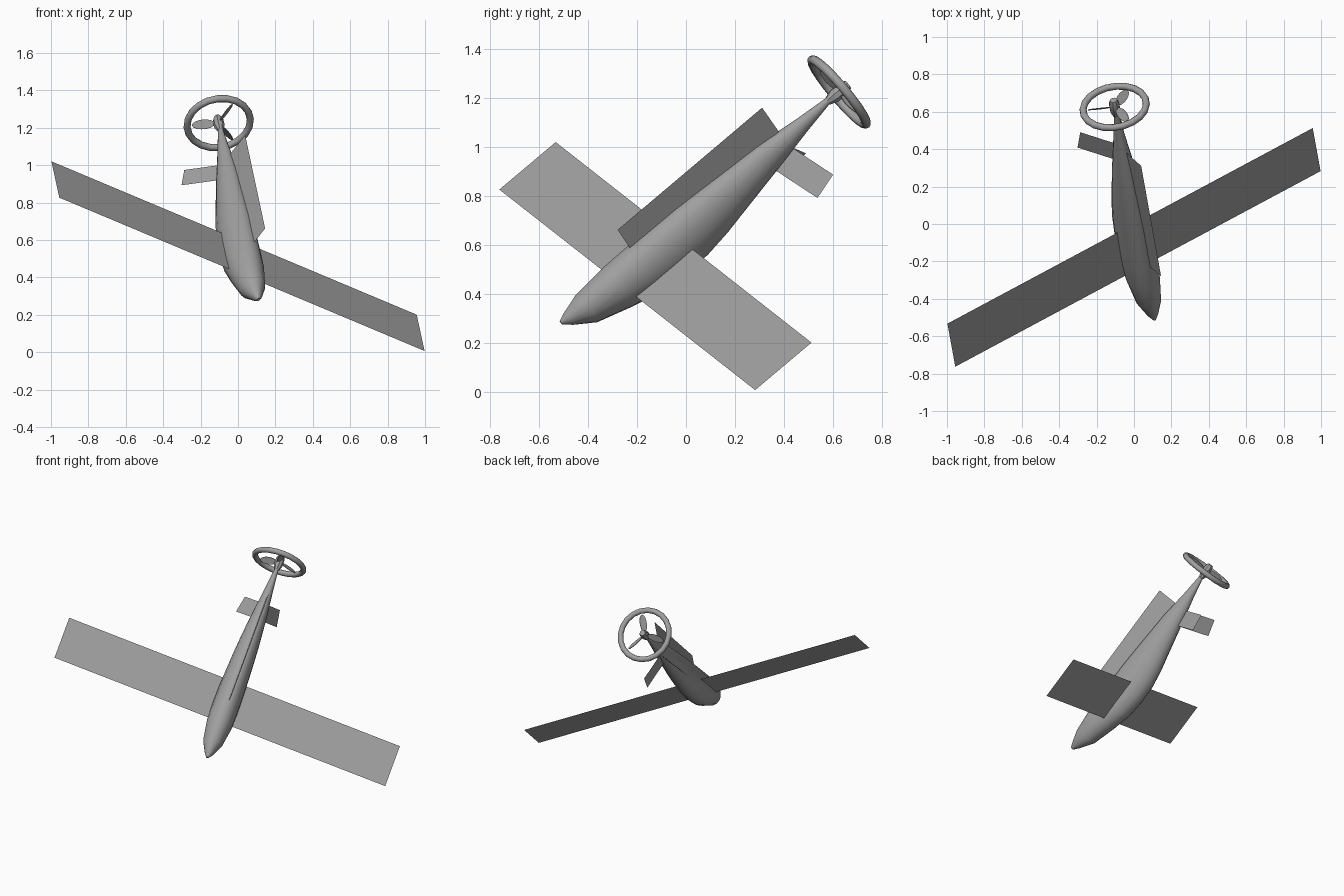
import bpy, bmesh, math
from mathutils import Matrix, Vector

if "Cube" in bpy.data.objects:
    bpy.data.objects.remove(bpy.data.objects["Cube"])

# Pose of the craft: span, backward and up directions, nose diving
back = Vector((-0.138, 0.758, 0.638)).normalized()
span = Vector((0.827, 0.440, -0.349))
span = (span - back * span.dot(back)).normalized()
up = span.cross(back)
POSE = Matrix.Translation((0, -0.125, 0.514)) @ Matrix((span, back, up)).transposed().to_4x4()

grey = bpy.data.materials.new("plain_grey")
grey.diffuse_color = (0.35, 0.35, 0.35, 1)
grey.use_nodes = True
grey.node_tree.nodes["Principled BSDF"].inputs["Base Color"].default_value = grey.diffuse_color


def finish(name, bm, smooth=None):
    bmesh.ops.recalc_face_normals(bm, faces=bm.faces)
    mesh = bpy.data.meshes.new(name)
    bm.to_mesh(mesh)
    bm.free()
    mesh.materials.append(grey)
    ob = bpy.data.objects.new(name, mesh)
    bpy.context.collection.objects.link(ob)
    ob.matrix_world = POSE
    if smooth:
        bpy.ops.object.select_all(action='DESELECT')
        ob.select_set(True)
        bpy.context.view_layer.objects.active = ob
        bpy.ops.object.shade_smooth_by_angle(angle=math.radians(smooth))
    return ob


def plate(name, corners):
    bm = bmesh.new()
    bm.faces.new([bm.verts.new(c) for c in corners])
    return finish(name, bm)


def loft(bm, rings, closed=False):
    """Bridge rings of points; cap the ends unless closed."""
    rows = [[bm.verts.new(p) for p in r] for r in rings]
    n = len(rows[0])
    pairs = list(zip(rows, rows[1:])) + ([(rows[-1], rows[0])] if closed else [])
    for a, b in pairs:
        for i in range(n):
            j = (i + 1) % n
            bm.faces.new((a[i], a[j], b[j], b[i]))
    if not closed:
        bm.faces.new(rows[0])
        bm.faces.new(rows[-1])


def oval(y, zc, a, b, n):
    return [(a * math.cos(t), y, zc + b * math.sin(t))
            for t in (2 * math.pi * i / n for i in range(n))]


# Fuselage: position, centre height, half width, half height
stations = [(-0.455, 0.085, 0.008, 0.010), (-0.42, 0.076, 0.030, 0.032),
            (-0.335, 0.058, 0.066, 0.074), (-0.18, 0.040, 0.088, 0.105),
            (-0.05, 0.024, 0.090, 0.125), (0.08, 0.017, 0.088, 0.131),
            (0.20, 0.018, 0.083, 0.130), (0.32, 0.025, 0.077, 0.117),
            (0.44, 0.036, 0.069, 0.099), (0.63, 0.053, 0.052, 0.072),
            (0.837, 0.066, 0.028, 0.035), (0.99, 0.076, 0.012, 0.013)]
bm = bmesh.new()
loft(bm, [oval(*s, 16) for s in stations])
finish("fuselage", bm, 50)

# Main wing, one flat sheet
plate("wing", [(-1.181, -0.152, 0), (1.181, -0.152, 0), (1.181, 0.152, 0), (-1.181, 0.152, 0)])

# Dorsal fin
plate("dorsal_fin", [(0, -0.045, 0.11), (0, -0.042, 0.255), (0, 0.738, 0.257), (0, 0.738, 0.11)])

# Drooping tail planes, mirrored
for side, label in ((1, "right"), (-1, "left")):
    front, rear = Vector((0.145, 0.688, -0.160)), Vector((0.125, 0.800, -0.135))
    inward = Vector((-0.125, -0.0575, 0.156))
    plate("tail_plane_" + label,
          [(p.x * side, p.y, p.z) for p in (front, rear, rear + inward, front + inward)])

# Ring guard around the propeller
CY, CZ = 1.037, 0.073
bm = bmesh.new()
rings = []
for i in range(20):
    t = 2 * math.pi * i / 20
    ring = []
    for k in range(10):
        p = 2 * math.pi * k / 10
        r = 0.171 + 0.019 * math.cos(p)
        ring.append((r * math.cos(t), CY + 0.019 * math.sin(p), CZ + r * math.sin(t)))
    rings.append(ring)
loft(bm, rings, closed=True)
finish("ring_guard", bm, 50)

# Propeller hub
bm = bmesh.new()
loft(bm, [oval(y, CZ, r, r, 8) for y, r in ((0.975, 0.016), (1.01, 0.029), (1.06, 0.029), (1.085, 0.02))])
finish("propeller_hub", bm, 30)

# Three pitched oval blades
for n in range(3):
    t = math.radians(93 + 120 * n)
    radial = Vector((math.cos(t), 0, math.sin(t)))
    chord = Vector((-math.sin(t), -1, math.cos(t))).normalized()
    normal = radial.cross(chord)
    centre = Vector((0, CY, CZ)) + radial * 0.082
    bm = bmesh.new()
    loft(bm, [[centre + radial * 0.062 * math.cos(a) + chord * 0.026 * math.sin(a) + normal * h
               for a in (2 * math.pi * i / 14 for i in range(14))] for h in (-0.002, 0.002)])
    finish(f"propeller_blade_{n + 1}", bm, 30)
